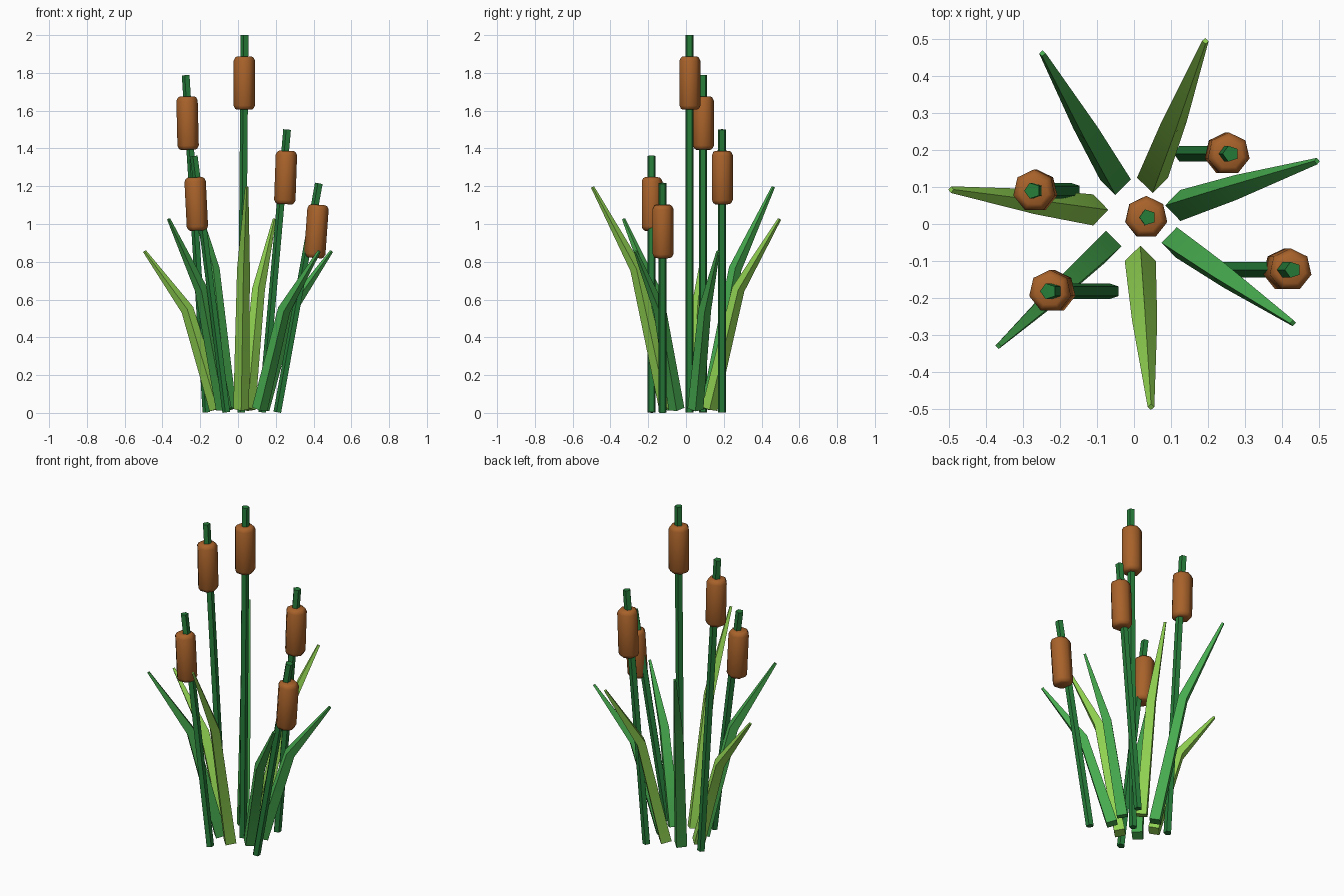
import bpy, bmesh, math
from mathutils import Vector

if "Cube" in bpy.data.objects:
    bpy.data.objects.remove(bpy.data.objects["Cube"])


def material(name, rgb):
    m = bpy.data.materials.new(name)
    lin = [(c / 255 / 12.92) if c < 11 else ((c / 255 + 0.055) / 1.055) ** 2.4 for c in rgb]
    m.diffuse_color = (*lin, 1)
    m.use_nodes = True
    m.node_tree.nodes["Principled BSDF"].inputs["Base Color"].default_value = m.diffuse_color
    return m


STEM = material("dark_stem_green", (38, 124, 57))
LEAF = material("leaf_green", (70, 170, 78))
LIGHT = material("light_leaf_green", (146, 212, 82))
BROWN = material("seed_head_brown", (168, 98, 42))


def loft(name, rings, sides, start, mat, smooth_angle=None):
    """Skin capped rings of (centre, axis direction, radius)."""
    bm = bmesh.new()
    loops = []
    for centre, axis, r in rings:
        q = Vector((0, 0, 1)).rotation_difference(Vector(axis))
        loop = []
        for i in range(sides):
            a = start + math.tau * i / sides
            loop.append(bm.verts.new(Vector(centre) + q @ Vector((r * math.cos(a), r * math.sin(a), 0))))
        loops.append(loop)
    for lo, hi in zip(loops, loops[1:]):
        for i in range(sides):
            j = (i + 1) % sides
            bm.faces.new((lo[i], lo[j], hi[j], hi[i]))
    bm.faces.new(loops[0][::-1])
    bm.faces.new(loops[-1])
    mesh = bpy.data.meshes.new(name)
    bm.to_mesh(mesh)
    bm.free()
    mesh.materials.append(mat)
    ob = bpy.data.objects.new(name, mesh)
    bpy.context.collection.objects.link(ob)
    if smooth_angle:
        bpy.ops.object.select_all(action='DESELECT')
        ob.select_set(True)
        bpy.context.view_layer.objects.active = ob
        bpy.ops.object.shade_smooth_by_angle(angle=math.radians(smooth_angle))
    return ob


# Reed stems with their seed heads: base x, top x, y, height, head centre x
REEDS = [(0.02, 0.037, 0.018, 2.0, 0.033), (-0.165, -0.275, 0.09, 1.788, -0.267),
         (0.13, 0.262, 0.19, 1.50, 0.252), (-0.06, -0.232, -0.182, 1.36, -0.221),
         (0.21, 0.43, -0.124, 1.215, 0.415)]
# Seed head profile: offset from its middle, radius
HEAD = [(-0.141, 0.040), (-0.135, 0.050), (-0.119, 0.058),
        (0.119, 0.058), (0.135, 0.050), (0.141, 0.040)]
for n, (x0, x1, y, h, hx) in enumerate(REEDS, 1):
    base, top = Vector((x0, y, 0.003)), Vector((x1, y, h))
    axis = (top - base).normalized()
    loft(f"reed_stem_{n}", [(base, axis, 0.0225), (top, axis, 0.0225)], 5, math.pi, STEM)
    # The heads stand straighter than the stems
    lean = Vector((axis.x * 0.4, 0, 1)).normalized()
    middle = Vector((hx, y, h - 0.254))
    loft(f"seed_head_{n}", [(middle + lean * d, lean, r) for d, r in HEAD],
         7, math.pi / 2, BROWN, 55)

# Bent four-sided leaves: base x, y, tip x, y, height, material
LEAVES = [(-0.11, 0.038, -0.495, 0.093, 0.86, LIGHT),
          (-0.05, 0.12, -0.248, 0.462, 1.20, LEAF),
          (0.05, 0.125, 0.193, 0.495, 1.03, LIGHT),
          (0.125, 0.05, 0.495, 0.17, 0.86, LEAF),
          (0.115, -0.05, 0.43, -0.268, 0.86, LEAF),
          (0.017, -0.10, 0.046, -0.495, 1.20, LIGHT),
          (-0.075, -0.06, -0.367, -0.33, 1.03, LEAF)]
for n, (bx, by, tx, ty, h, mat) in enumerate(LEAVES, 1):
    base, tip = Vector((bx, by, 0.02)), Vector((tx, ty, h - 0.004))
    bend = base.lerp(tip, 0.41)
    bend.z = h * 0.635
    low, high = (bend - base).normalized(), (tip - bend).normalized()
    loft(f"leaf_{n}", [(base, low, 0.042), (bend, (low + high).normalized(), 0.034),
                       (tip, high, 0.009)], 4, 0, mat, 35)
